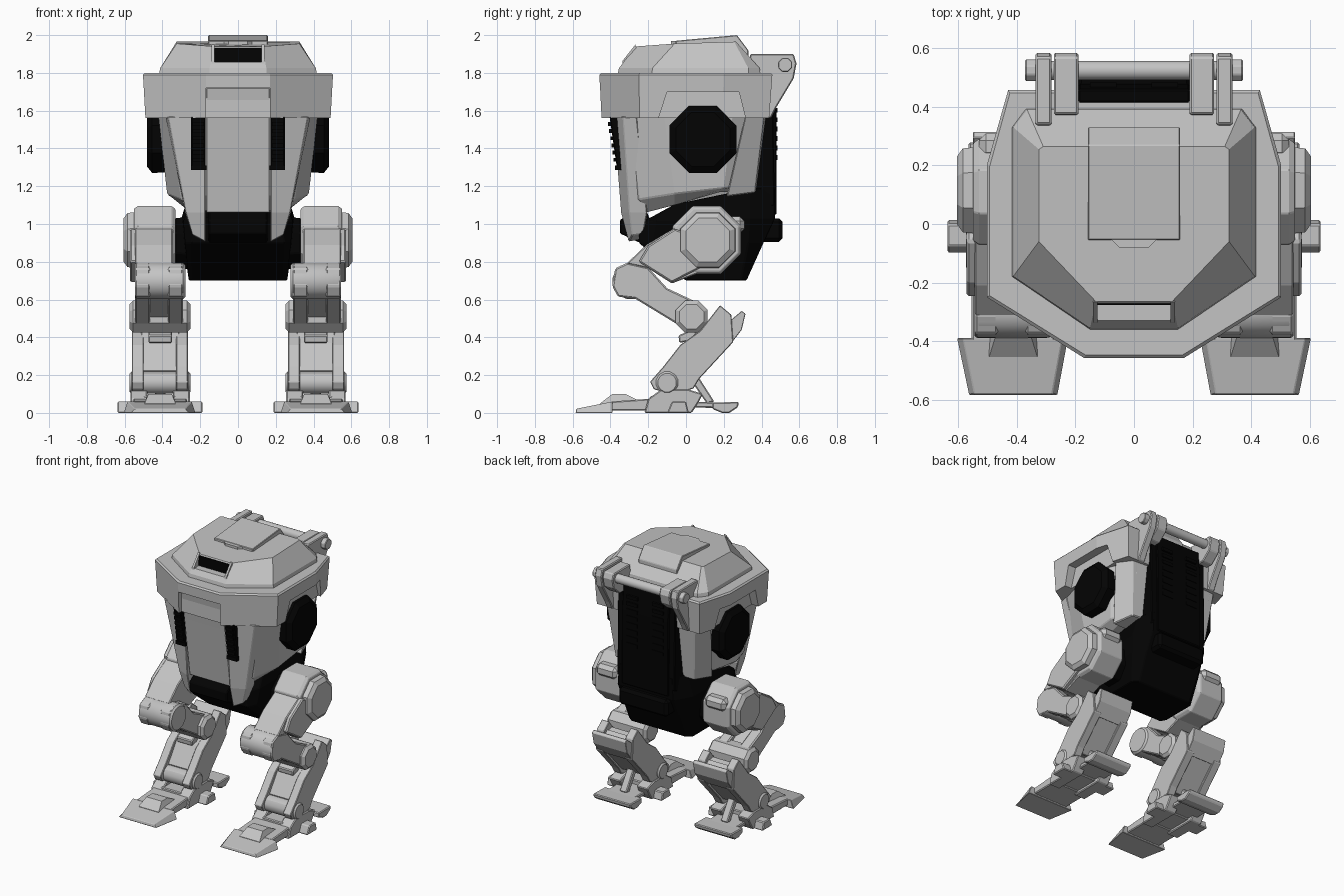
import bpy, bmesh, math


def material(name, rgb):
    m = bpy.data.materials.new(name)
    m.diffuse_color = (*rgb, 1)
    return m


GREY = material("light_grey", (0.55, 0.55, 0.55))
BLACK = material("matt_black", (0.001, 0.001, 0.001))


def finish(name, bm, mat, mirror=False, bevel=0.006, smooth=False):
    bmesh.ops.recalc_face_normals(bm, faces=bm.faces)
    me = bpy.data.meshes.new(name)
    bm.to_mesh(me)
    bm.free()
    me.materials.append(mat)
    ob = bpy.data.objects.new(name, me)
    bpy.context.collection.objects.link(ob)
    if bevel:
        b = ob.modifiers.new("bevel", 'BEVEL')
        b.width, b.segments, b.limit_method = bevel, 1, 'ANGLE'
        b.angle_limit = math.radians(35)
    if mirror:
        m = ob.modifiers.new("mirror", 'MIRROR')
        m.use_axis[0] = True
    if smooth:
        bpy.ops.object.select_all(action='DESELECT')
        ob.select_set(True)
        bpy.context.view_layer.objects.active = ob
        bpy.ops.object.shade_smooth_by_angle(angle=math.radians(30))
    return ob


def skin(bm, rings):
    """Join equal-sized rings of points into a closed solid."""
    vs = [[bm.verts.new(p) for p in r] for r in rings]
    n = len(vs[0])
    for a, b in zip(vs, vs[1:]):
        for i in range(n):
            j = (i + 1) % n
            bm.faces.new((a[i], a[j], b[j], b[i]))
    bm.faces.new(vs[0])
    bm.faces.new(vs[-1])


def solid(name, rings, mat=GREY, mirror=True, **kw):
    bm = bmesh.new()
    skin(bm, rings)
    return finish(name, bm, mat, mirror, **kw)


def prism(name, pts, x0, x1, mat=GREY, mirror=True, **kw):
    """Side profile (y, z) extruded from x0 to x1."""
    return solid(name, [[(x, y, z) for y, z in pts] for x in (x0, x1)], mat, mirror, **kw)


def box(name, x, y, z, mat=GREY, mirror=True, **kw):
    return prism(name, [(y[0], z[0]), (y[1], z[0]), (y[1], z[1]), (y[0], z[1])],
                 x[0], x[1], mat, mirror, **kw)


def drum(name, y, z, steps, mat=GREY, n=8, mirror=True, **kw):
    """Turned part along x: steps are (x, radius)."""
    t = [math.tau * (i + 0.5) / n for i in range(n)]
    return solid(name, [[(x, y + r * math.cos(a), z + r * math.sin(a)) for a in t] for x, r in steps],
                 mat, mirror, smooth=n > 8, **kw)


def loft(name, half_rings, mat=GREY, **kw):
    """Symmetric rings given by their right half, front to back."""
    return solid(name, [h + [(-x, y, z) for x, y, z in reversed(h)] for h in half_rings],
                 mat, False, **kw)


def at(z, *pts):
    return [(x, y, z) for x, y in pts]


def cut(ob, cutters):
    bpy.context.view_layer.objects.active = ob
    for c in cutters:
        m = ob.modifiers.new("cut", 'BOOLEAN')
        m.operation, m.object, m.solver = 'DIFFERENCE', c, 'EXACT'
        bpy.ops.object.modifier_apply(modifier=m.name)
        bpy.data.objects.remove(c)


# --- Head: notched rim band ---
band = loft("rim_band", [
    at(1.56, (0.165, -0.45), (0.49, -0.245), (0.49, 0.19), (0.42, 0.44)),
    at(1.79, (0.17, -0.458), (0.503, -0.25), (0.503, 0.20), (0.43, 0.457)),
    at(1.80, (0.165, -0.448), (0.493, -0.245), (0.493, 0.197), (0.424, 0.447))], bevel=0)
cutters = [box("front_notch", (-0.17, 0.17), (-0.6, -0.415), (1.5, 1.72), mirror=False, bevel=0)]
for s in (-1, 1):
    cutters.append(prism("side_notch", [(-0.16, 1.5), (-0.145, 1.56), (-0.10, 1.70),
                                        (0.28, 1.70), (0.315, 1.56), (0.33, 1.5)],
                         s * 0.435, s * 0.6, mirror=False, bevel=0))
cut(band, cutters)

# --- Roof with vent recess, hatch ---
roof = loft("roof", [
    at(1.79, (0.15, -0.362), (0.418, -0.18), (0.418, 0.33), (0.37, 0.395)),
    at(1.825, (0.15, -0.355), (0.412, -0.178), (0.412, 0.33), (0.365, 0.39)),
    [(0.13, -0.265, 1.94), (0.325, -0.06, 1.955), (0.325, 0.255, 1.965), (0.31, 0.265, 1.965)]],
    bevel=0)
cut(roof, [box("vent_recess", (-0.127, 0.127), (-0.5, -0.272), (1.858, 1.932), mirror=False, bevel=0)])
box("vent_slot", (-0.127, 0.127), (-0.277, -0.270), (1.858, 1.932), BLACK, mirror=False, bevel=0)
prism("vent_rim", [(-0.337, 1.85), (-0.335, 1.865), (-0.268, 1.95), (-0.262, 1.93), (-0.32, 1.84)],
      0.125, 0.14, bevel=0)
prism("roof_hatch", [(-0.055, 1.94), (-0.055, 1.97), (0.27, 2.0), (0.33, 1.92), (0.33, 1.88)],
      -0.158, 0.158, mirror=False, bevel=0.004)
loft("hatch_latch", [at(1.94, (0.05, -0.08), (0.08, -0.05)), at(1.968, (0.05, -0.08), (0.08, -0.05))],
     bevel=0)

# --- Cab shell ---
loft("cab_shell", [
    [(0.16, -0.25, 1.07), (0.25, -0.21, 1.06), (0.30, -0.06, 1.10), (0.30, 0.18, 1.17), (0.24, 0.35, 1.17)],
    [(0.17, -0.30, 1.15), (0.30, -0.25, 1.13), (0.375, -0.06, 1.16), (0.375, 0.20, 1.19), (0.28, 0.37, 1.20)],
    at(1.60, (0.17, -0.37), (0.37, -0.31), (0.425, -0.12), (0.425, 0.25), (0.34, 0.42))])
prism("front_panel", [(-0.425, 1.72), (-0.39, 1.5), (-0.325, 1.06), (-0.22, 1.06), (-0.3, 1.72)],
      -0.168, 0.168, mirror=False, bevel=0.004)
solid("rear_corner_plate", [
    [(0.22, 0.37, 1.17), (0.32, 0.365, 1.165), (0.368, 0.215, 1.145), (0.22, 0.215, 1.145)],
    [(0.22, 0.425, 1.58), (0.36, 0.415, 1.58), (0.432, 0.315, 1.58), (0.22, 0.315, 1.58)]])

# Cheek prongs that taper downwards
solid("cheek_prong", [
    [(0.172, -0.305, 0.905), (0.24, -0.285, 0.94), (0.24, -0.225, 0.95), (0.172, -0.225, 0.92)],
    [(0.172, -0.345, 1.06), (0.275, -0.30, 1.06), (0.28, -0.205, 1.06), (0.172, -0.205, 1.06)],
    [(0.172, -0.385, 1.57), (0.37, -0.335, 1.57), (0.385, -0.26, 1.57), (0.172, -0.29, 1.57)]],
    bevel=0.005)

# Guns beside the front panel
prism("gun_body", [(-0.405, 1.57), (-0.365, 1.29), (-0.30, 1.29), (-0.32, 1.57)], 0.172, 0.248, BLACK)
for i in range(6):
    z = 1.33 + i * 0.038
    y = -0.383 - i * 0.006
    box("gun_rib", (0.18, 0.24), (y, y + 0.04), (z, z + 0.02), BLACK, bevel=0)
box("gun_muzzle", (0.168, 0.25), (-0.375, -0.32), (1.285, 1.31), BLACK, bevel=0)

# Side discs
drum("side_disc", 0.089, 1.448, [(0.38, 0.19), (0.455, 0.192), (0.482, 0.155)], BLACK, bevel=0)

# --- Rear bracket and bar ---
prism("bracket_arm", [(0.32, 1.78), (0.34, 1.90), (0.57, 1.90), (0.585, 1.85), (0.57, 1.77),
                      (0.48, 1.62), (0.45, 1.56), (0.40, 1.56)], 0.282, 0.336)
prism("bracket_block", [(0.37, 1.78), (0.375, 1.89), (0.57, 1.89), (0.585, 1.85), (0.57, 1.78),
                        (0.50, 1.72), (0.43, 1.72)], 0.19, 0.274)
drum("rear_bar", 0.525, 1.842, [(-0.35, 0.033), (0.35, 0.033)], n=16, mirror=False, bevel=0)
drum("bar_nut", 0.525, 1.842, [(0.33, 0.04), (0.372, 0.04)], bevel=0.004)

# --- Black chassis and spine ---
prism("spine", [(0.415, 1.805), (0.46, 1.805), (0.478, 1.60), (0.48, 1.05), (0.36, 1.05), (0.36, 1.6)],
      -0.19, 0.19, BLACK, mirror=False)
prism("spine_side", [(0.36, 1.72), (0.46, 1.72), (0.47, 1.10), (0.36, 1.05)], 0.17, 0.235, BLACK)
for i in range(8):
    z = 1.34 + i * 0.05
    box("spine_slat", (0.06, 0.15), (0.46, 0.484), (z, z + 0.025), BLACK, bevel=0)
loft("chassis", [
    at(0.70, (0.24, 0.0), (0.26, 0.04), (0.26, 0.29), (0.22, 0.32)),
    at(0.90, (0.25, -0.25), (0.28, -0.18), (0.29, 0.33), (0.23, 0.41)),
    [(0.22, -0.25, 1.0), (0.29, -0.16, 1.02), (0.30, 0.34, 1.03), (0.23, 0.47, 1.03)],
    [(0.20, -0.19, 1.03), (0.25, -0.05, 1.11), (0.25, 0.34, 1.19), (0.22, 0.47, 1.19)]], BLACK)
prism("chassis_nose", [(-0.35, 0.95), (-0.35, 1.02), (-0.28, 1.07), (-0.21, 1.07), (-0.18, 1.0), (-0.2, 0.88)],
      -0.155, 0.155, BLACK, mirror=False)
box("rear_pack", (-0.2, 0.2), (0.38, 0.512), (0.905, 1.03), BLACK, mirror=False, bevel=0.02)
drum("hip_axle", 0.11, 0.90, [(0.2, 0.16), (0.335, 0.14)], BLACK)

# --- Legs: hip and thigh ---
drum("hip_housing", 0.11, 0.915, [(0.33, 0.175), (0.35, 0.195), (0.53, 0.195), (0.55, 0.18)], bevel=0.004)
drum("hip_cap", 0.115, 0.915, [(0.54, 0.16), (0.585, 0.155), (0.605, 0.125)], bevel=0)
box("hip_rear_block", (0.36, 0.53), (0.22, 0.31), (0.95, 1.04), bevel=0.025)
prism("thigh", [(-0.315, 0.79), (-0.21, 0.89), (-0.05, 0.985), (0.01, 1.06), (0.12, 0.76),
                (-0.075, 0.685), (-0.20, 0.765)], 0.345, 0.545)
prism("thigh_cover", [(-0.25, 0.80), (-0.20, 0.885), (-0.06, 0.975), (0.06, 0.93), (0.08, 0.77),
                      (-0.075, 0.69)], 0.50, 0.572, bevel=0.008)

# Knee and link
drum("knee", -0.293, 0.698, [(0.278, 0.085), (0.29, 0.097), (0.53, 0.097), (0.543, 0.09)], n=16, bevel=0)
link = [(-0.36, 0.615), (-0.39, 0.67), (-0.375, 0.765), (-0.31, 0.795), (-0.20, 0.77), (-0.10, 0.66),
        (0.06, 0.585), (0.10, 0.50), (0.03, 0.435), (-0.04, 0.465), (-0.27, 0.605)]
for x in (0.29, 0.465):
    prism("knee_link", link, x, x + 0.08, bevel=0.008)
prism("link_web", [(-0.36, 0.64), (-0.385, 0.68), (-0.37, 0.755), (-0.31, 0.785), (-0.21, 0.76),
                   (-0.10, 0.64), (0.02, 0.56), (0.0, 0.48), (-0.28, 0.615)], 0.36, 0.475, bevel=0)
drum("lower_joint", 0.03, 0.51, [(0.252, 0.07), (0.27, 0.092), (0.555, 0.092), (0.574, 0.07)], bevel=0)

# Lower leg
shin = [(-0.19, 0.165), (-0.12, 0.245), (-0.03, 0.36), (0.075, 0.435), (0.18, 0.57), (0.24, 0.52),
        (0.25, 0.375), (0.07, 0.18), (0.04, 0.13), (-0.06, 0.095), (-0.17, 0.125)]
prism("shin_core", [(-0.10, 0.22), (0.0, 0.37), (0.15, 0.52), (0.225, 0.50), (0.23, 0.375), (0.03, 0.16)], 0.31, 0.515)
for x in (0.265, 0.5):
    prism("shin_side", shin, x, x + 0.062, bevel=0.004)
prism("calf_plate", [(0.20, 0.52), (0.235, 0.49), (0.295, 0.54), (0.315, 0.525), (0.295, 0.44), (0.23, 0.355)],
      0.275, 0.55, bevel=0.003)
prism("shin_guard", [(-0.035, 0.37), (-0.04, 0.41), (0.05, 0.45), (0.06, 0.39)], 0.35, 0.475)
drum("ankle", -0.10, 0.16, [(0.252, 0.05), (0.262, 0.06), (0.563, 0.06), (0.574, 0.05)], n=12, bevel=0)

# --- Foot ---
solid("toe_plate", [
    [(0.225, -0.39, 0), (0.605, -0.39, 0), (0.565, -0.585, 0), (0.26, -0.585, 0)],
    [(0.245, -0.39, 0.06), (0.585, -0.39, 0.06), (0.545, -0.58, 0.022), (0.28, -0.58, 0.022)]], bevel=0.003)
solid("toe_block", [
    [(0.33, -0.455, 0.035), (0.495, -0.455, 0.035), (0.495, -0.24, 0.03), (0.33, -0.24, 0.03)],
    [(0.33, -0.455, 0.05), (0.495, -0.455, 0.05), (0.495, -0.24, 0.06), (0.33, -0.24, 0.06)],
    [(0.35, -0.39, 0.10), (0.475, -0.39, 0.10), (0.475, -0.32, 0.10), (0.35, -0.32, 0.10)]], bevel=0)
prism("toe_bridge", [(-0.40, 0.012), (-0.40, 0.06), (-0.19, 0.075), (-0.18, 0.012)], 0.27, 0.555)
foot = [(-0.22, 0.0), (-0.20, 0.075), (-0.13, 0.125), (0.01, 0.125), (0.09, 0.10), (0.06, 0.045), (0.03, 0.0)]
for x in (0.255, 0.48):
    prism("foot_side", foot, x, x + 0.09)
box("foot_core", (0.33, 0.50), (-0.19, 0.0), (0.02, 0.09))
for x in (0.187, 0.55):
    prism("side_pad", [(-0.10, 0.0), (-0.075, 0.06), (0.0, 0.06), (0.015, 0.0)], x, x + 0.088)
prism("heel_bar", [(-0.02, 0.03), (-0.02, 0.06), (0.20, 0.055), (0.20, 0.025)], 0.30, 0.525)
prism("heel_plate", [(0.14, 0.02), (0.14, 0.055), (0.28, 0.058), (0.275, 0.03), (0.23, 0.0), (0.19, 0.0)], 0.26, 0.565)
prism("heel_strut", [(0.02, 0.18), (0.06, 0.20), (0.15, 0.06), (0.11, 0.05)], 0.385, 0.44)
